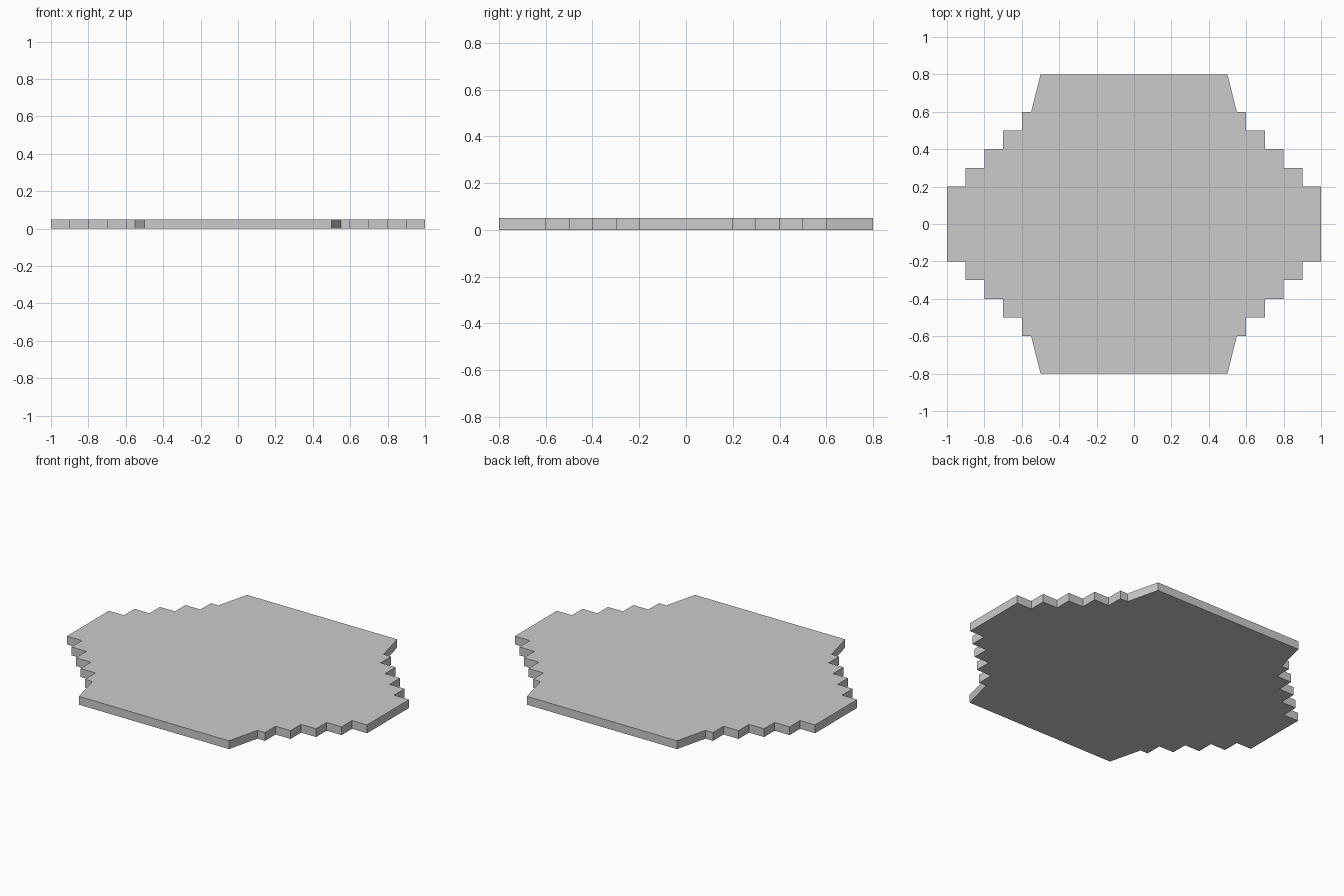
import bpy, bmesh

if "Cube" in bpy.data.objects:
    bpy.data.objects.remove(bpy.data.objects["Cube"])

THICKNESS = 0.05

# One quarter of the outline: slanted end, then stair steps out to the side
quarter = [(0.5, 0.8), (0.55, 0.6)]
for i in range(4):
    x, y = 0.6 + 0.1 * i, 0.6 - 0.1 * i
    quarter += [(x, y), (x, y - 0.1)]
quarter.append((1.0, 0.2))

# Mirror the quarter into the full outline
right = quarter + [(x, -y) for x, y in reversed(quarter)]
outline = right + [(-x, y) for x, y in reversed(right)]

# Stepped plate
bm = bmesh.new()
base = bm.faces.new([bm.verts.new((x, y, 0)) for x, y in outline])
top = bmesh.ops.extrude_face_region(bm, geom=[base], use_keep_orig=True)["geom"]
bmesh.ops.translate(bm, vec=(0, 0, THICKNESS),
                    verts=[v for v in top if isinstance(v, bmesh.types.BMVert)])
bmesh.ops.recalc_face_normals(bm, faces=bm.faces)
mesh = bpy.data.meshes.new("stepped_plate")
bm.to_mesh(mesh)
bm.free()
plate = bpy.data.objects.new("stepped_plate", mesh)
bpy.context.collection.objects.link(plate)
